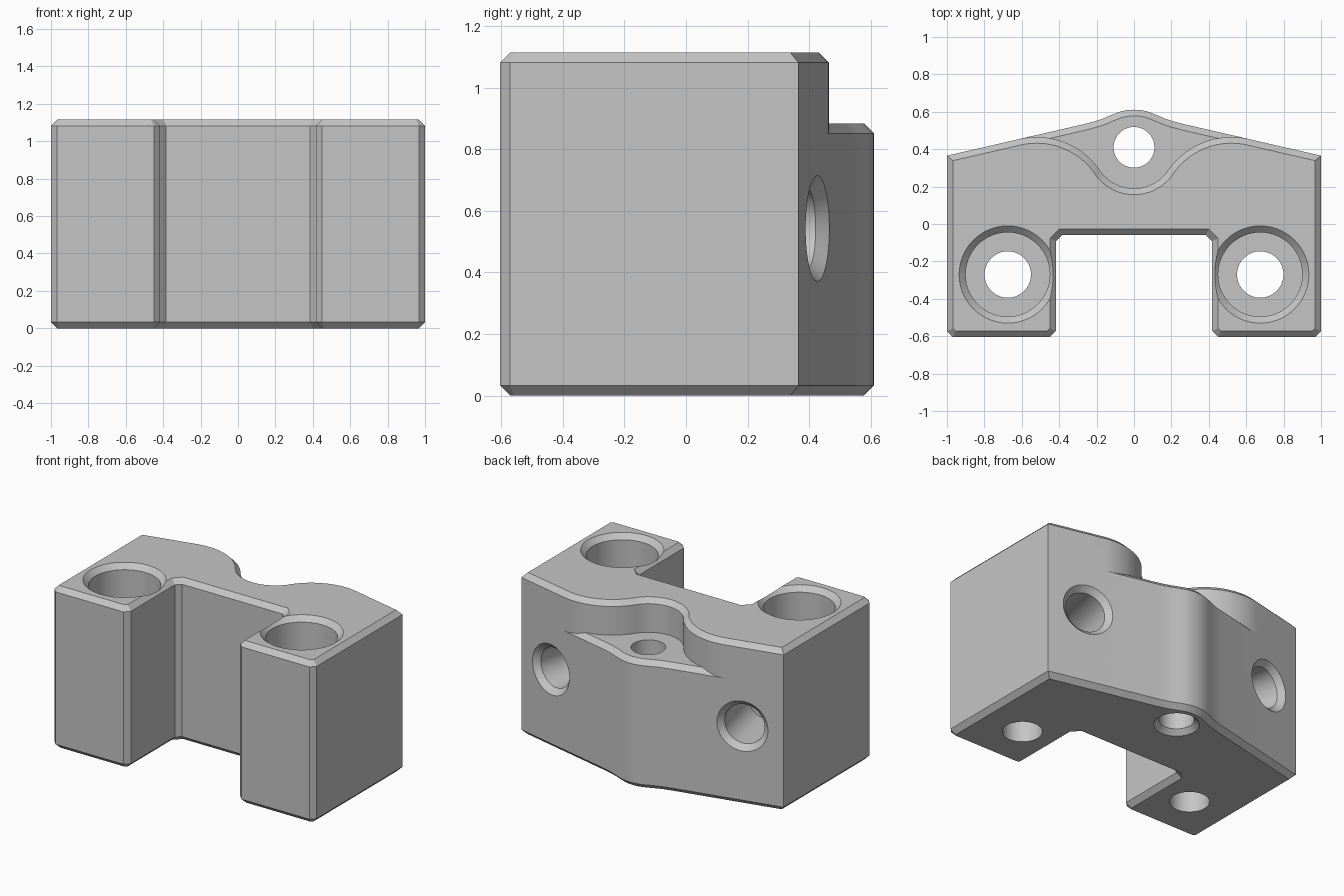
import bpy, bmesh, math
from mathutils import Vector, Matrix

cube = bpy.data.objects.get("Cube")
if cube:
    bpy.data.objects.remove(cube, do_unlink=True)

HEIGHT, LEDGE, CHAMFER = 1.115, 0.885, 0.033

grey = bpy.data.materials.new("plain_grey")
grey.use_nodes = True
grey.diffuse_color = (0.56, 0.56, 0.56, 1)
grey.node_tree.nodes["Principled BSDF"].inputs["Base Color"].default_value = (0.56, 0.56, 0.56, 1)


def loft(name, rings):
    """Solid through a stack of matching closed rings."""
    bm = bmesh.new()
    loops = [[bm.verts.new(p) for p in ring] for ring in rings]
    n = len(loops[0])
    for low, high in zip(loops, loops[1:]):
        for i in range(n):
            j = (i + 1) % n
            bm.faces.new((low[i], low[j], high[j], high[i]))
    bm.faces.new(loops[0][::-1])
    bm.faces.new(loops[-1])
    bmesh.ops.recalc_face_normals(bm, faces=bm.faces)
    mesh = bpy.data.meshes.new(name)
    bm.to_mesh(mesh)
    bm.free()
    mesh.materials.append(grey)
    obj = bpy.data.objects.new(name, mesh)
    bpy.context.collection.objects.link(obj)
    return obj


def inset(outline, d):
    """Mitred inward offset of a counter-clockwise outline."""
    result = []
    for i, p in enumerate(outline):
        a = (p - outline[i - 1]).normalized()
        b = (outline[(i + 1) % len(outline)] - p).normalized()
        na, nb = Vector((-a.y, a.x)), Vector((-b.y, b.x))
        result.append(p + (na + nb) * d / (1 + na.dot(nb)))
    return result


def chamfered_prism(name, half, top):
    """Mirror a half outline (front middle to back middle) and chamfer both ends."""
    right = [Vector(p) for p in half]
    left = [Vector((-p.x, p.y)) for p in reversed(right) if p.x > 1e-5]
    outline = right + left
    small = inset(outline, CHAMFER)
    levels = ((small, 0), (outline, CHAMFER), (outline, top - CHAMFER), (small, top))
    return loft(name, [[(p.x, p.y, z) for p in ring] for ring, z in levels])


def turned(name, profile, matrix, sides=64):
    """Round cutter from (radius, height) pairs."""
    rings = []
    for r, z in profile:
        angles = [math.tau * i / sides for i in range(sides)]
        rings.append([matrix @ Vector((r * math.cos(a), r * math.sin(a), z)) for a in angles])
    return loft(name, rings)


def combine(target, other, operation):
    mod = target.modifiers.new("combine", "BOOLEAN")
    mod.operation, mod.solver, mod.object = operation, "EXACT", other
    bpy.context.view_layer.objects.active = target
    bpy.ops.object.modifier_apply(modifier=mod.name)
    bpy.data.objects.remove(other, do_unlink=True)


def arc(centre, radius, start, end, steps):
    return [(centre[0] + radius * math.cos(start + (end - start) * i / steps),
             centre[1] + radius * math.sin(start + (end - start) * i / steps))
            for i in range(steps + 1)]


# Shared half outline: slot, leg, outer side and sloping back
SLOPE = math.atan(0.23)
shoulder, shoulder_r = (0.52, 0.055), 0.41
pocket, pocket_r = (0, 0.41), 0.22
lean = math.atan2(pocket[1] - shoulder[1], -shoulder[0])
shoulder_arc = arc(shoulder, shoulder_r, math.pi / 2 - SLOPE, lean, 20)
tangent = shoulder_arc[0]
corner = (1, tangent[1] - (1 - tangent[0]) * 0.23)
front = [(0.385, -0.06), (0.417, -0.092), (0.417, -0.572), (0.45, -0.605),
         (0.967, -0.605), (1, -0.572), corner]

# Lower block with the rounded nose at the back
nose = [(0.28, corner[1] + 0.72 * 0.23), (0.24, 0.541), (0.2, 0.552), (0.165, 0.564),
        (0.13, 0.579), (0.1, 0.591), (0.07, 0.602), (0.035, 0.609), (0, 0.611)]
body = chamfered_prism("bracket_body", front + [tangent] + nose, LEDGE)

# Full-height block with the wavy pocket at the back
wave = shoulder_arc + arc(pocket, pocket_r, lean - math.pi + math.tau, 1.5 * math.pi, 14)[1:]
wave = [p if abs(p[0]) > 1e-5 else (0, p[1]) for p in wave]
wave = [(x, y) for x, y in wave]
# The pocket arc runs from the shoulder side (+x) to the middle
upper = chamfered_prism("upper_block", front + wave, HEIGHT)
combine(body, upper, "UNION")

# Counterbored leg holes and angled blind holes in the back slopes
for side in (-1, 1):
    bore = turned("leg_bore", [(0.124, -0.1), (0.124, 0.6), (0.225, 0.6), (0.225, HEIGHT - 0.035),
                               (0.265, HEIGHT + 0.005)],
                  Matrix.Translation((side * 0.675, -0.27, 0)))
    combine(body, bore, "DIFFERENCE")
    outward = Vector((side * math.sin(SLOPE), math.cos(SLOPE), 0))
    place = Matrix.Translation((side * 0.73, corner[1] + 0.27 * 0.23, 0.543))
    place = place @ outward.to_track_quat("Z", "Y").to_matrix().to_4x4()
    blind = turned("back_bore", [(0.135, -0.42), (0.135, -0.037), (0.177, 0.005)], place)
    combine(body, blind, "DIFFERENCE")

# Centre hole, chamfered underneath
centre = turned("centre_bore", [(0.147, -0.005), (0.109, 0.033), (0.109, HEIGHT)],
                Matrix.Translation((0, 0.41, 0)))
combine(body, centre, "DIFFERENCE")

# Smooth curved walls, crisp chamfers
bpy.ops.object.select_all(action="DESELECT")
body.select_set(True)
bpy.context.view_layer.objects.active = body
bpy.ops.object.shade_smooth_by_angle(angle=math.radians(25))
